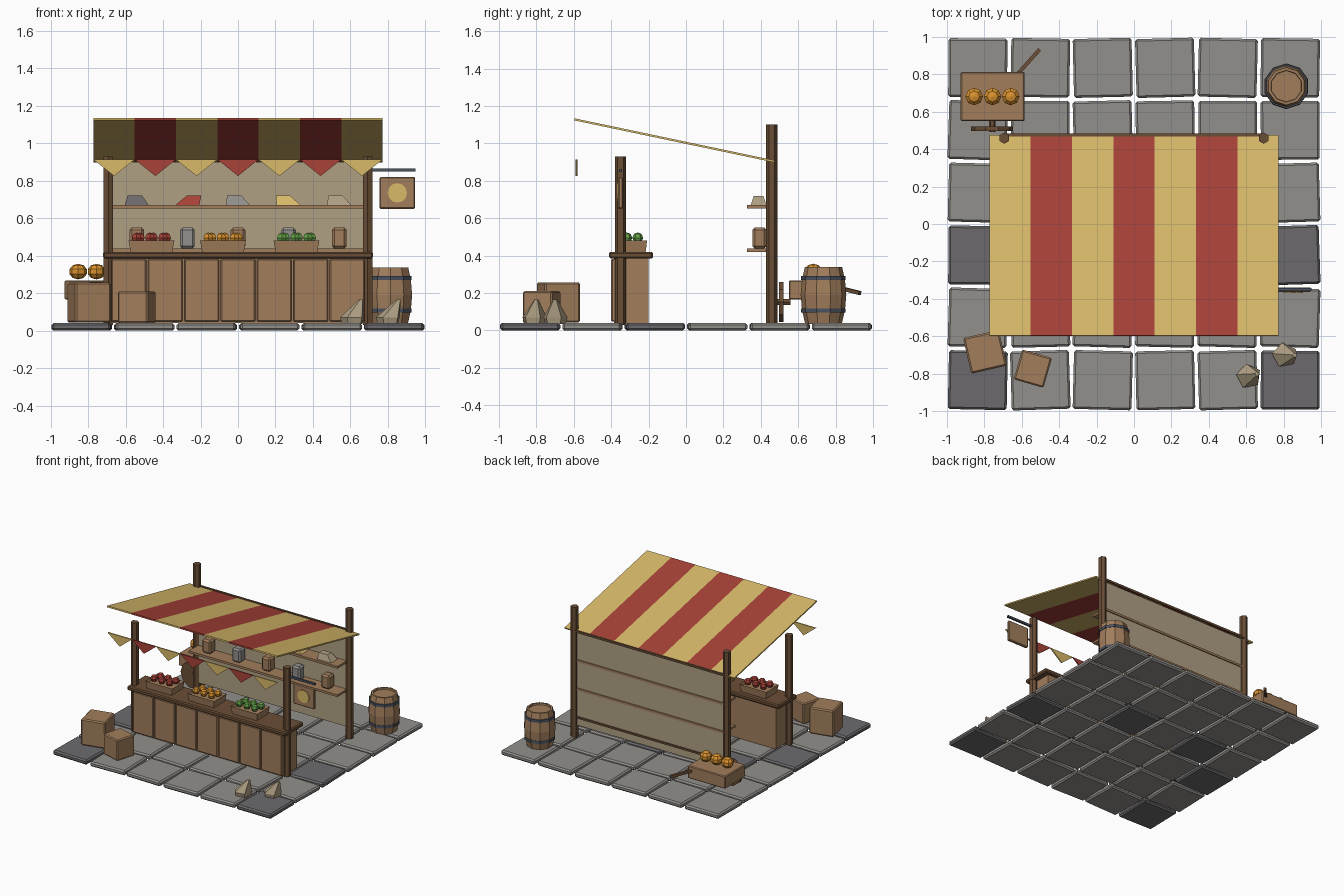
import bpy, bmesh, math, random
from mathutils import Matrix, Vector, Euler

if "Cube" in bpy.data.objects:
    bpy.data.objects.remove(bpy.data.objects["Cube"])

random.seed(4)


def mat(name, r, g, b):
    m = bpy.data.materials.new(name)
    lin = lambda c: ((c / 255 + 0.055) / 1.055) ** 2.4
    m.diffuse_color = (lin(r), lin(g), lin(b), 1)
    m.use_nodes = True
    m.node_tree.nodes["Principled BSDF"].inputs["Base Color"].default_value = m.diffuse_color
    return m


WOOD = mat("light wood", 162, 126, 92)
DARK = mat("dark wood", 106, 78, 54)
STONE = mat("grey stone", 146, 144, 140)
SLATE = mat("dark stone", 108, 106, 109)
YELLOW = mat("yellow cloth", 216, 186, 106)
RED = mat("red", 168, 66, 56)
GREEN = mat("green", 100, 160, 72)
ORANGE = mat("orange", 218, 146, 46)
METAL = mat("dark metal", 74, 82, 96)
CANVAS = mat("beige canvas", 176, 160, 132)


def finish(name, bm, material, loc=(0, 0, 0), rot=(0, 0, 0)):
    bmesh.ops.recalc_face_normals(bm, faces=bm.faces)
    me = bpy.data.meshes.new(name)
    bm.to_mesh(me)
    bm.free()
    me.materials.append(material)
    ob = bpy.data.objects.new(name, me)
    ob.location, ob.rotation_euler = loc, rot
    bpy.context.collection.objects.link(ob)
    return ob


def box(name, loc, size, material, rot=(0, 0, 0), bevel=0.0, taper=1.0, shift=0.0, tray=False):
    """Box centred on loc; taper scales the top, shift slides it along x."""
    bm = bmesh.new()
    bmesh.ops.create_cube(bm, size=1)
    for v in bm.verts:
        k = taper if v.co.z > 0 else 1
        s = shift if v.co.z > 0 else 0
        v.co = (v.co.x * size[0] * k + s, v.co.y * size[1] * k, v.co.z * size[2])
    if tray:
        bm.normal_update()
        top = [f for f in bm.faces if f.normal.z > 0.9]
        bmesh.ops.inset_region(bm, faces=top, thickness=0.012)
        bmesh.ops.translate(bm, verts=top[0].verts, vec=(0, 0, -0.02))
    if bevel:
        bmesh.ops.bevel(bm, geom=bm.edges[:], offset=bevel, segments=1, affect='EDGES')
    return finish(name, bm, material, loc, rot)


def span(name, x0, x1, y0, y1, z0, z1, material, bevel=0.0):
    return box(name, ((x0 + x1) / 2, (y0 + y1) / 2, (z0 + z1) / 2),
               (x1 - x0, y1 - y0, z1 - z0), material, bevel=bevel)


def lathe(name, loc, profile, sides, material, rot=(0, 0, 0), turn=0.0):
    """Flat-sided solid of revolution from (radius, z) points."""
    bm = bmesh.new()
    rings = [[bm.verts.new((r * math.cos(turn + math.tau * i / sides),
                            r * math.sin(turn + math.tau * i / sides), z)) for i in range(sides)]
             for r, z in profile]
    for a, b in zip(rings, rings[1:]):
        for i in range(sides):
            j = (i + 1) % sides
            bm.faces.new((a[i], a[j], b[j], b[i]))
    bm.faces.new(rings[0][::-1])
    bm.faces.new(rings[-1])
    return finish(name, bm, material, loc, rot)


def fruit(name, loc, r, material, squash=1.0, u=6, v=4):
    bm = bmesh.new()
    bmesh.ops.create_uvsphere(bm, u_segments=u, v_segments=v, radius=r)
    bmesh.ops.scale(bm, vec=(1, 1, squash), verts=bm.verts)
    return finish(name, bm, material, loc)


# paving slabs, slightly crooked
dark_slabs = {(0, 0), (5, 0), (0, 2), (5, 2), (1, 3), (3, 3)}
for i in range(6):
    for j in range(6):
        box("paving_slab", ((i - 2.5) / 3, (j - 2.5) / 3, 0.02), (0.314, 0.314, 0.04),
            SLATE if (i, j) in dark_slabs else STONE,
            (0, 0, math.radians(random.uniform(-2.2, 2.2))), bevel=0.011)

# posts
for s in (-1, 1):
    lathe("front_post", (s * 0.692, -0.35, 0), [(0.03, 0.03), (0.03, 0.93)], 6, DARK, turn=math.pi / 6)
    lathe("back_post", (s * 0.692, 0.458, 0), [(0.03, 0.03), (0.03, 1.10)], 6, DARK, turn=math.pi / 6)

# counter with seven front planks
span("counter_body", -0.675, 0.675, -0.385, -0.2, 0.04, 0.385, WOOD)
for i in range(7):
    box("counter_plank", ((i - 3) * 0.194, -0.388, 0.215), (0.185, 0.024, 0.335), WOOD, bevel=0.006)
span("counter_top", -0.72, 0.72, -0.412, -0.176, 0.385, 0.42, DARK, bevel=0.008)

# back wall, rails and shelves
span("back_wall", -0.675, 0.675, 0.447, 0.46, 0.13, 0.9, CANVAS)
span("wall_batten", -0.675, 0.675, 0.458, 0.47, 0.19, 0.205, DARK)
span("top_rail", -0.69, 0.69, 0.468, 0.484, 0.9, 0.917, DARK)
for z in (0.42, 0.653):
    span("shelf", -0.675, 0.675, 0.325, 0.468, z, z + 0.018, WOOD)

# striped canopy and pennants
rise, run = 0.225, 1.07
for i in range(7):
    cloth = RED if i % 2 else YELLOW
    x = (i - 3) * 0.2205
    box("canopy_stripe", (x, -0.062, 1.016), (0.2205, math.hypot(rise, run), 0.011), cloth,
        (-math.atan2(rise, run), 0, 0))
    bm = bmesh.new()
    pts = [(-0.11, 0.913), (0.11, 0.913), (0, 0.825)]
    f = bm.faces.new([bm.verts.new((x + a, -0.59, z)) for a, z in pts])
    ext = bmesh.ops.extrude_face_region(bm, geom=[f])
    bmesh.ops.translate(bm, vec=(0, 0.01, 0), verts=[g for g in ext["geom"] if isinstance(g, bmesh.types.BMVert)])
    finish("pennant", bm, cloth)

# hanging sign with a round plate
span("sign_bracket", 0.7, 0.947, -0.358, -0.342, 0.848, 0.864, METAL)
box("sign_board", (0.85, -0.35, 0.735), (0.19, 0.025, 0.17), WOOD, bevel=0.006)
lathe("sign_disc", (0.85, -0.36, 0.735), [(0.052, 0), (0.052, 0.009)], 12, YELLOW, (math.pi / 2, 0, 0))

# fruit trays on the counter
for x, m in ((-0.462, RED), (-0.08, ORANGE), (0.312, GREEN)):
    box("fruit_tray", (x, -0.288, 0.45), (0.222, 0.145, 0.06), WOOD, taper=1.1, tray=True)
    for dx in (-0.07, 0, 0.07):
        for dy in (-0.028, 0.03):
            fruit("tray_fruit", (x + dx + dy * 0.3, -0.288 + dy, 0.495), 0.029, m)

# goods on the shelves
for i, (m, s) in enumerate(((SLATE, -0.01), (RED, 0.035), (STONE, -0.02), (YELLOW, -0.03), (CANVAS, -0.02))):
    x = (i - 2) * 0.27
    box("shelf_jar", (x, 0.393, 0.494), (0.078, 0.075, 0.112), STONE if i % 2 else WOOD, bevel=0.013)
    box("folded_cloth", (x, 0.388, 0.695), (0.128, 0.085, 0.05), m, taper=0.6, shift=s)

# crates at the front left
box("large_crate", (-0.795, -0.682, 0.15), (0.195, 0.195, 0.215), WOOD, (0, 0, math.radians(13)), 0.009)
box("small_crate", (-0.54, -0.772, 0.125), (0.165, 0.165, 0.17), WOOD, (0, 0, math.radians(-16)), 0.008)

# leaning pointed sacks at the front right
for x, y, ax, ay in ((0.612, -0.812, 0.045, 0.012), (0.803, -0.7, 0.055, 0.0)):
    ob = lathe("pointed_sack", (x, y, 0), [(0.058, 0.035), (0.068, 0.07), (0.012, 0.166)], 5, CANVAS, turn=0.5)
    for v in ob.data.vertices:
        k = max(0, (v.co.z - 0.07) / 0.096)
        v.co += Vector((ax, ay, 0)) * k

# barrel with hoops
bx, by = 0.813, 0.735
lathe("barrel", (bx, by, 0), [(0.098, 0.035), (0.115, 0.11), (0.122, 0.19), (0.115, 0.27), (0.1, 0.338),
                              (0.085, 0.338), (0.083, 0.325)], 10, WOOD, turn=math.pi / 10)
for z in (0.107, 0.28):
    lathe("barrel_hoop", (bx, by, z), [(0.119, -0.011), (0.119, 0.011)], 10, METAL, turn=math.pi / 10)

# hand cart with oranges at the back left
span("cart_box", -0.925, -0.583, 0.55, 0.812, 0.165, 0.268, WOOD, bevel=0.006)
lathe("cart_wheel", (-0.757, 0.52, 0.152), [(0.112, 0), (0.112, 0.024)], 10, DARK, (math.pi / 2, 0, 0))
lathe("cart_axle", (-0.757, 0.56, 0.152), [(0.018, 0), (0.018, 0.07)], 6, DARK, (math.pi / 2, 0, 0))
start, end = Vector((-0.63, 0.79, 0.235)), Vector((-0.505, 0.93, 0.2))
d = end - start
box("cart_handle", (start + end) / 2, (0.02, 0.02, d.length), DARK, d.to_track_quat('Z', 'Y').to_euler())
for x in (-0.853, -0.755, -0.658):
    fruit("cart_orange", (x, 0.68, 0.315), 0.049, ORANGE, 0.85, 8, 5)
